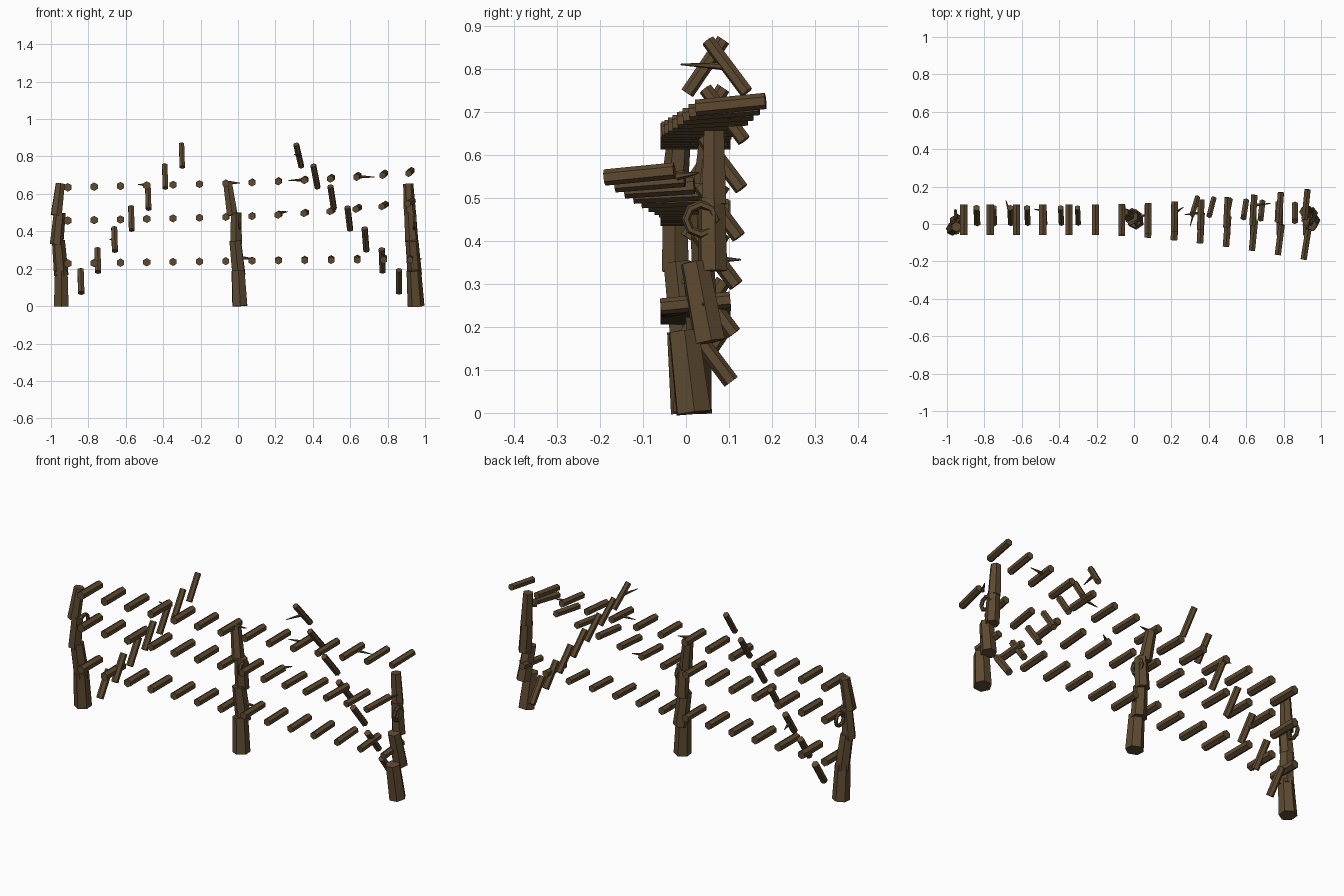
import bpy
import bmesh
from math import pi
from mathutils import Vector, Matrix

cube = bpy.data.objects.get("Cube")
if cube:
    bpy.data.objects.remove(cube)

WOOD = (0.11, 0.068, 0.03, 1)
wood = bpy.data.materials.new("dark_brown_wood")
wood.use_nodes = True
wood.diffuse_color = WOOD
wood.node_tree.nodes["Principled BSDF"].inputs["Base Color"].default_value = WOOD


def add_object(name, bm):
    mesh = bpy.data.meshes.new(name)
    bm.to_mesh(mesh)
    bm.free()
    mesh.materials.append(wood)
    obj = bpy.data.objects.new(name, mesh)
    bpy.context.collection.objects.link(obj)
    return obj


def log(bm, start, end, r1, r2, sides=6):
    """Faceted log from start to end, tapering from r1 to r2."""
    start, end = Vector(start), Vector(end)
    axis = end - start
    turn = axis.to_track_quat('Z', 'Y').to_matrix().to_4x4()
    place = Matrix.Translation((start + end) / 2) @ turn
    bmesh.ops.create_cone(bm, cap_ends=True, segments=sides, radius1=r1,
                          radius2=r2, depth=axis.length, matrix=place)


def ring(bm, centre, major, minor, around=8, tube=6):
    """Faceted hoop whose axis runs along x."""
    hoop = []
    for i in range(around):
        spin = Matrix.Rotation(2 * pi * i / around, 3, 'X')
        loop = []
        for j in range(tube):
            off = Matrix.Rotation(2 * pi * j / tube, 3, 'Y') @ Vector((0, 0, minor))
            loop.append(bm.verts.new(Vector(centre) + spin @ (off + Vector((0, 0, major)))))
        hoop.append(loop)
    for i in range(around):
        a, b = hoop[i], hoop[(i + 1) % around]
        for j in range(tube):
            k = (j + 1) % tube
            bm.faces.new((a[j], a[k], b[k], b[j]))
    bmesh.ops.recalc_face_normals(bm, faces=bm.faces[:])


# Posts: four loosely stacked logs each, as (x, y) at the foot and top of each log
HEIGHTS = [(0, 0.19), (0.165, 0.35), (0.33, 0.5), (0.485, 0.655)]
RADII = [(0.045, 0.039), (0.039, 0.035), (0.036, 0.032), (0.033, 0.027)]
POSTS = {
    "left_post": [(-.945, .01, -.945, -.005), (-.945, 0, -.96, -.02),
                  (-.97, -.025, -.953, -.025), (-.972, -.03, -.95, -.015)],
    "middle_post": [(.01, .015, 0, .02), (.005, .04, -.015, .03),
                    (-.01, .05, -.01, .04), (-.03, .045, -.055, .06)],
    "right_post": [(.952, .018, .94, -.005), (.945, .055, .93, .02),
                   (.93, .062, .92, .06), (.92, .065, .91, .065)],
}
for name, logs in POSTS.items():
    bm = bmesh.new()
    for (x1, y1, x2, y2), (z1, z2), (r1, r2) in zip(logs, HEIGHTS, RADII):
        log(bm, (x1, y1, z1), (x2, y2, z2), r1, r2)
    add_object(name, bm)

# Hoops on the posts
for name, x in (("left_hoop", -.955), ("middle_hoop", .01), ("right_hoop", .945)):
    bm = bmesh.new()
    ring(bm, (x, 0.035, 0.45), 0.035, 0.01)
    add_object(name, bm)

# Rails: rows of short crosswise logs that drift apart toward the left end
COUNT = 14
# name, start z, linear rise, extra rise at the end, sideways drift, twist
RAILS = [("bottom_rail", .228, .027, 0, 0, 0),
         ("middle_rail", .457, .04, .058, -.13, .013),
         ("top_rail", .635, .045, .037, .082, .008)]
for name, z0, rise, lift, drift, twist in RAILS:
    bm = bmesh.new()
    for i in range(COUNT):
        t = i / (COUNT - 1)
        late = max(0, (t - 0.4) / 0.6)
        bend = late ** 1.5
        centre = Vector((-.91 + 1.83 * t, .022 + drift * bend,
                         z0 + rise * t + lift * late ** 2))
        half = Vector((twist * bend, .081, .008 * bend))
        radius = .023 - .004 * t
        log(bm, centre - half, centre + half, radius, radius)
    add_object(name, bm)

# Diagonal braces: climbing rows of slanted sticks
STICKS = 7
for name, side in (("left_brace", 1), ("right_brace", -1)):
    bm = bmesh.new()
    for i in range(STICKS):
        t = i / (STICKS - 1)
        z = .132 + .673 * t
        if side > 0:
            centre = Vector((.86 - .535 * t, .06 + .036 * t, z))
            half = Vector((-.014 * t, -.045, .06))
        else:
            centre = Vector((-.84 + .54 * t, .045, z))
            half = Vector((-.002, .042, .062))
        log(bm, centre - half, centre + half, .019 - .003 * t, .019 - .003 * t)
    add_object(name, bm)

# Thorny twigs: thin spikes as base point and tip
TWIGS = [((.36, .06, .675), (.27, .05, .672)),
         ((.64, .1, .692), (.73, .11, .69)),
         ((-.48, .07, .648), (-.535, .08, .65)),
         ((.22, .06, .498), (.265, .09, .505)),
         ((.02, .04, .258), (.09, .05, .252)),
         ((.92, .04, .25), (.985, .04, .253)),
         ((-.05, .05, .66), (.01, .06, .658)),
         ((.33, .1, .805), (.3, -.012, .81)),
         ((-.665, .06, .357), (-.685, .127, .356)),
         ((.92, -.02, .55), (.95, .03, .558))]
bm = bmesh.new()
for base, tip in TWIGS:
    log(bm, base, tip, .01, .002)
add_object("twigs", bm)
